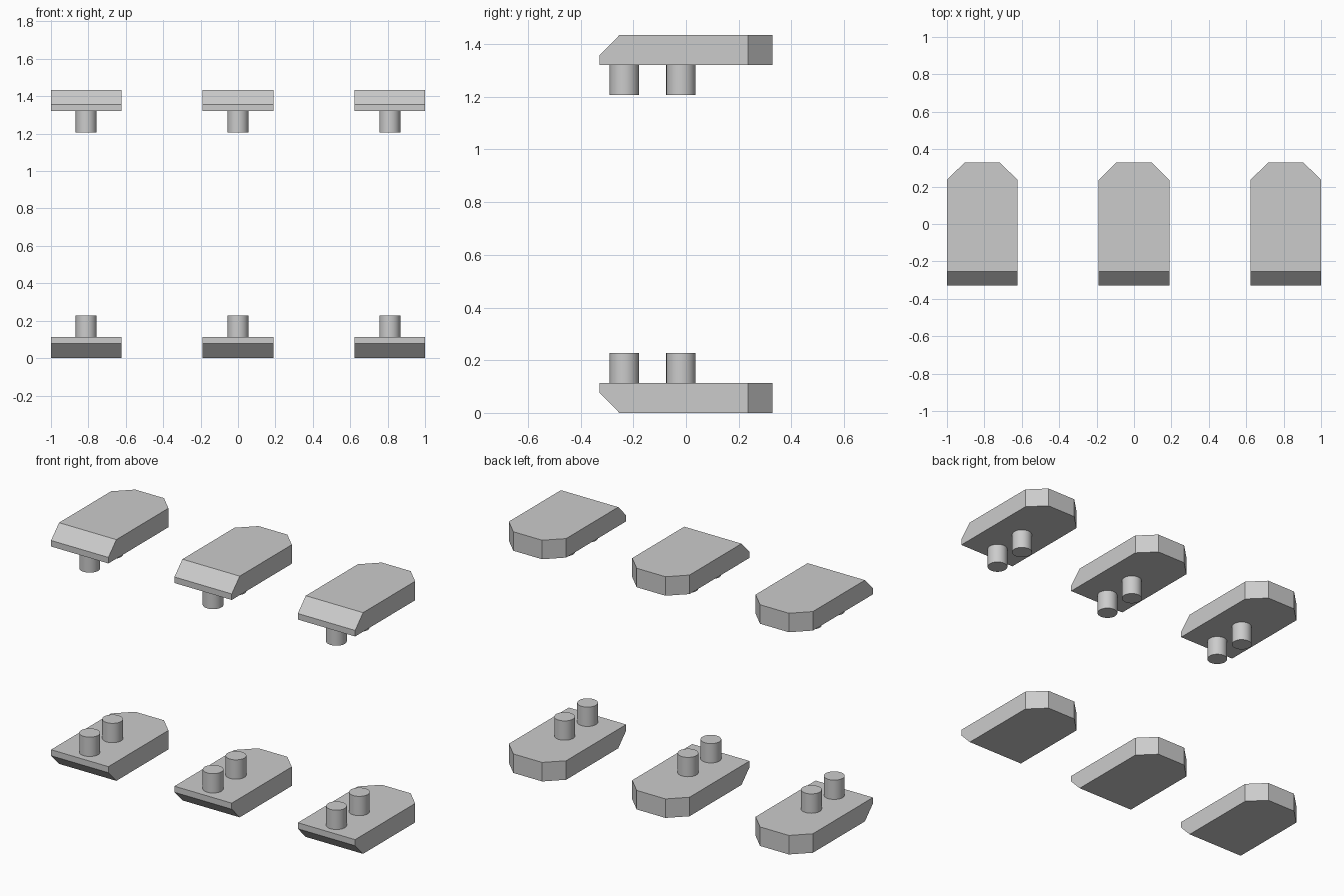
import bpy, bmesh
from mathutils import Vector

if "Cube" in bpy.data.objects:
    bpy.data.objects.remove(bpy.data.objects["Cube"])

HEIGHT = 1.434          # overall height, upper row mirrors the lower row
THICK = 0.113           # slab thickness
PEG_TOP = 0.228
PEG_R = 0.056
HALF_W, HALF_L = 0.1885, 0.328
SPACING = 0.8115
PEG_Y = (-0.234, -0.019)


def finish(bm, name, x, upper, smooth=False):
    if upper:
        for v in bm.verts:
            v.co.z = HEIGHT - v.co.z
    bmesh.ops.recalc_face_normals(bm, faces=bm.faces[:])
    mesh = bpy.data.meshes.new(name)
    bm.to_mesh(mesh)
    bm.free()
    obj = bpy.data.objects.new(name, mesh)
    obj.location.x = x
    bpy.context.collection.objects.link(obj)
    if smooth:
        bpy.ops.object.select_all(action='DESELECT')
        obj.select_set(True)
        bpy.context.view_layer.objects.active = obj
        bpy.ops.object.shade_smooth_by_angle()
    return obj


# Slab: clipped-corner outline, extruded, with a sloped cut on the front edge
def slab(name, x, upper):
    bm = bmesh.new()
    half = [(HALF_W, -HALF_L), (HALF_W, 0.236), (0.095, HALF_L)]
    outline = half + [(-px, py) for px, py in reversed(half)]
    base = bm.faces.new([bm.verts.new((px, py, 0)) for px, py in outline])
    ext = bmesh.ops.extrude_face_region(bm, geom=[base], use_keep_orig=True)
    tops = [g for g in ext["geom"] if isinstance(g, bmesh.types.BMVert)]
    bmesh.ops.translate(bm, verts=tops, vec=(0, 0, THICK))
    a, b = Vector((0, -HALF_L, 0.077)), Vector((0, -0.253, 0))
    d = b - a
    bmesh.ops.bisect_plane(bm, geom=bm.verts[:] + bm.edges[:] + bm.faces[:],
                           plane_co=a, plane_no=(0, d.z, -d.y), clear_outer=True)
    bmesh.ops.holes_fill(bm, edges=[e for e in bm.edges if e.is_boundary])
    return finish(bm, name, x, upper)


# Peg: short cylinder standing on the slab's inner face
def peg(name, x, y, upper):
    bm = bmesh.new()
    bmesh.ops.create_cone(bm, cap_ends=True, segments=32, radius1=PEG_R,
                          radius2=PEG_R, depth=PEG_TOP - THICK)
    bmesh.ops.translate(bm, verts=bm.verts[:], vec=(0, y, (PEG_TOP + THICK) / 2))
    return finish(bm, name, x, upper, smooth=True)


for upper, row in ((False, "lower"), (True, "upper")):
    for i, side in ((-1, "left"), (0, "middle"), (1, "right")):
        x = i * SPACING
        body = slab(f"{row}_{side}_slab", x, upper)
        for y, place in zip(PEG_Y, ("front", "rear")):
            peg(f"{row}_{side}_{place}_peg", x, y, upper)
